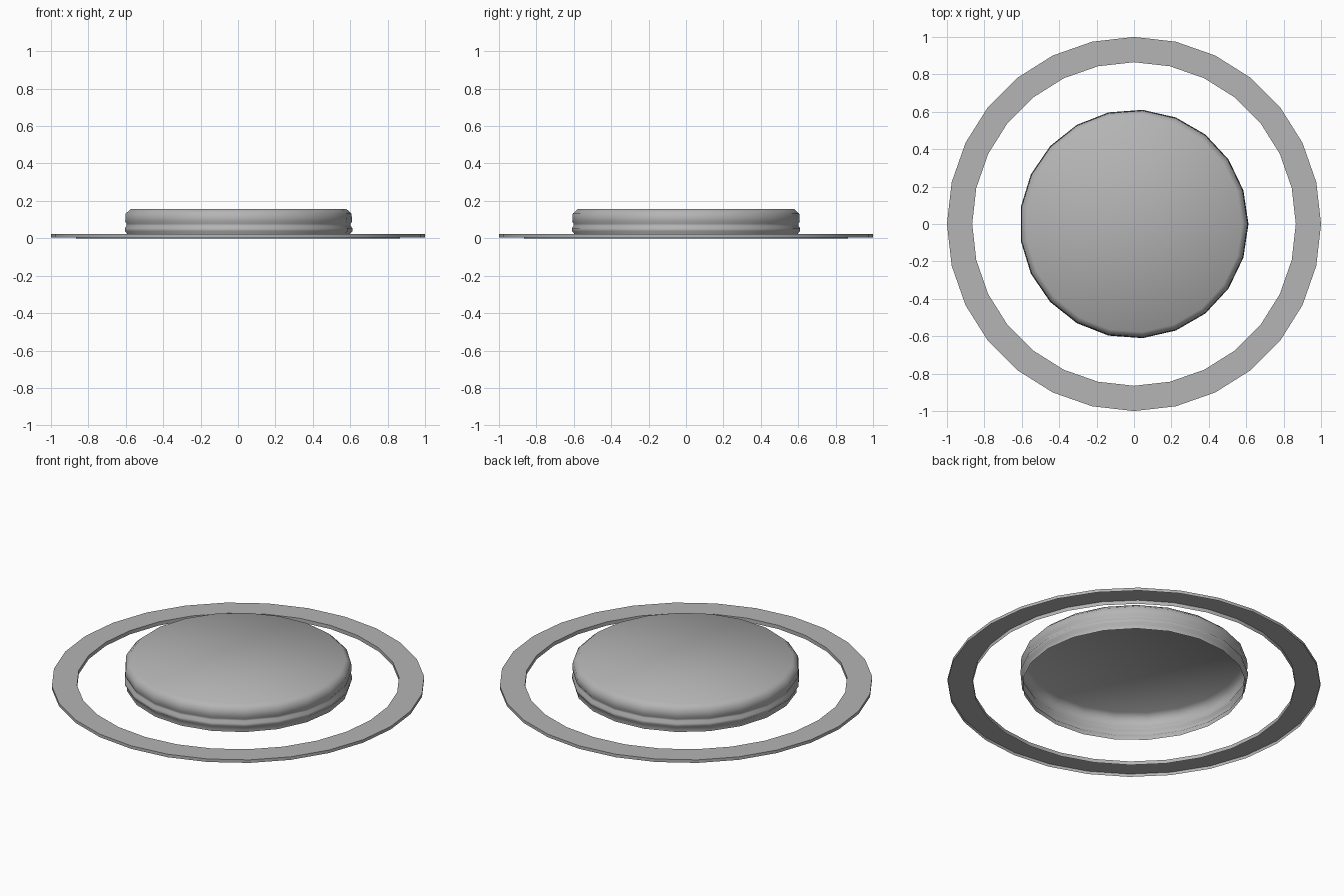
import bpy, bmesh
from math import cos, sin, pi, radians

if "Cube" in bpy.data.objects:
    bpy.data.objects.remove(bpy.data.objects["Cube"])

# Mid grey shared by both parts
grey = bpy.data.materials.new("mid_grey")
grey.diffuse_color = (0.46, 0.46, 0.46, 1)
grey.use_nodes = True
grey.node_tree.nodes["Principled BSDF"].inputs["Base Color"].default_value = grey.diffuse_color


def lathe(name, profile, sides, cap_top=False, smooth=30):
    """Spin an open (radius, z) profile around z."""
    bm = bmesh.new()
    rings = [[bm.verts.new((r * cos(2 * pi * i / sides), r * sin(2 * pi * i / sides), z))
              for i in range(sides)] for r, z in profile]
    for a, b in zip(rings, rings[1:]):
        for i in range(sides):
            j = (i + 1) % sides
            bm.faces.new((a[i], a[j], b[j], b[i]))
    if cap_top:
        bm.faces.new(rings[-1])
    mesh = bpy.data.meshes.new(name)
    bm.to_mesh(mesh)
    bm.free()
    mesh.materials.append(grey)
    obj = bpy.data.objects.new(name, mesh)
    bpy.context.collection.objects.link(obj)
    bpy.ops.object.select_all(action='DESELECT')
    bpy.context.view_layer.objects.active = obj
    obj.select_set(True)
    bpy.ops.object.shade_smooth_by_angle(angle=radians(smooth))
    return obj


# Flat outer ring: outer wall, top face, inner wall, open underneath
lathe("outer_ring", [(1.0, 0.004), (1.0, 0.022), (0.865, 0.022), (0.865, 0.0)], 28)

# Raised central lid with two rolled bands and a chamfered top, open underneath
lathe("center_lid", [(0.6, 0.0), (0.6, 0.026), (0.612, 0.038), (0.612, 0.054), (0.602, 0.067),
                     (0.602, 0.077), (0.61, 0.09), (0.607, 0.132), (0.578, 0.158)],
      21, cap_top=True, smooth=50)
